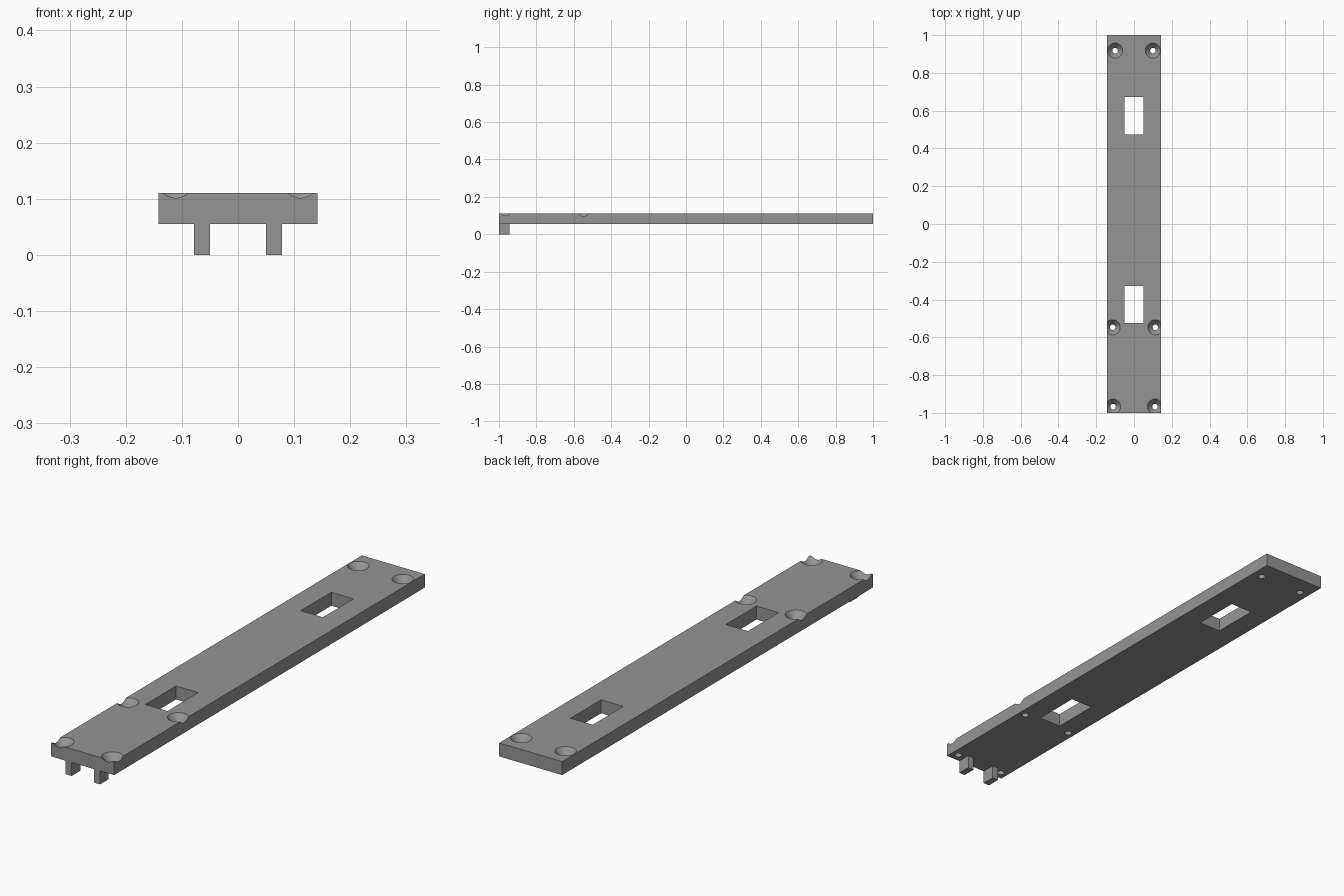
import bpy, bmesh
from mathutils import Matrix, Vector

if "Cube" in bpy.data.objects:
    bpy.data.objects.remove(bpy.data.objects["Cube"])

gray = bpy.data.materials.new("plain gray")
gray.diffuse_color = (0.3, 0.3, 0.3, 1)
gray.use_nodes = True
gray.node_tree.nodes["Principled BSDF"].inputs["Base Color"].default_value = gray.diffuse_color

BOTTOM, TOP = 0.055, 0.11
HALF_W = 0.142


def finish(name, bm):
    mesh = bpy.data.meshes.new(name)
    bmesh.ops.recalc_face_normals(bm, faces=bm.faces)
    bm.to_mesh(mesh)
    bm.free()
    mesh.materials.append(gray)
    obj = bpy.data.objects.new(name, mesh)
    bpy.context.collection.objects.link(obj)
    return obj


def box(name, lo, hi):
    lo, hi = Vector(lo), Vector(hi)
    bm = bmesh.new()
    bmesh.ops.create_cube(bm, size=1, matrix=Matrix.Translation((lo + hi) / 2)
                          @ Matrix.Diagonal((*(hi - lo), 1)))
    return finish(name, bm)


def screw_cutter(name, x, y, segments=48):
    # revolved profile: straight shank, then a flared head seat
    slope = (0.04 - 0.0145) / 0.031
    profile = [(0.0145, BOTTOM - 0.02), (0.0145, TOP - 0.031),
               (0.04 + 0.01 * slope, TOP + 0.01)]
    bm = bmesh.new()
    rings = []
    for r, z in profile:
        ring = bmesh.ops.create_circle(bm, segments=segments, radius=r,
                                       matrix=Matrix.Translation((x, y, z)))
        rings.append(ring["verts"])
    for a, b in zip(rings, rings[1:]):
        for i in range(segments):
            j = (i + 1) % segments
            bm.faces.new((a[i], a[j], b[j], b[i]))
    bm.faces.new(rings[0])
    bm.faces.new(rings[-1])
    return finish(name, bm)


# Main plate
plate = box("plate", (-HALF_W, -1, BOTTOM), (HALF_W, 1, TOP))

# Two rectangular slots and three pairs of countersunk holes
cutters = [box("slot_cutter", (-0.05, y, 0), (0.05, y + 0.197, 0.2))
           for y in (-0.525, 0.475)]
for x, y in ((0.1, 0.918), (0.113, -0.547), (0.111, -0.967)):
    for side in (-1, 1):
        cutters.append(screw_cutter("screw_hole_cutter", side * x, y))

bpy.context.view_layer.objects.active = plate
plate.select_set(True)
for cutter in cutters:
    cutter.hide_render = True
    mod = plate.modifiers.new("cut", "BOOLEAN")
    mod.operation = "DIFFERENCE"
    mod.solver = "EXACT"
    mod.object = cutter
    bpy.ops.object.modifier_apply(modifier=mod.name)
for cutter in cutters:
    bpy.data.objects.remove(cutter)
bpy.ops.object.shade_smooth_by_angle(angle=0.5)

# Two tabs below the front edge
for side, name in ((-1, "left_tab"), (1, "right_tab")):
    xs = sorted((side * 0.05, side * 0.078))
    box(name, (xs[0], -1, 0), (xs[1], -0.944, BOTTOM))
